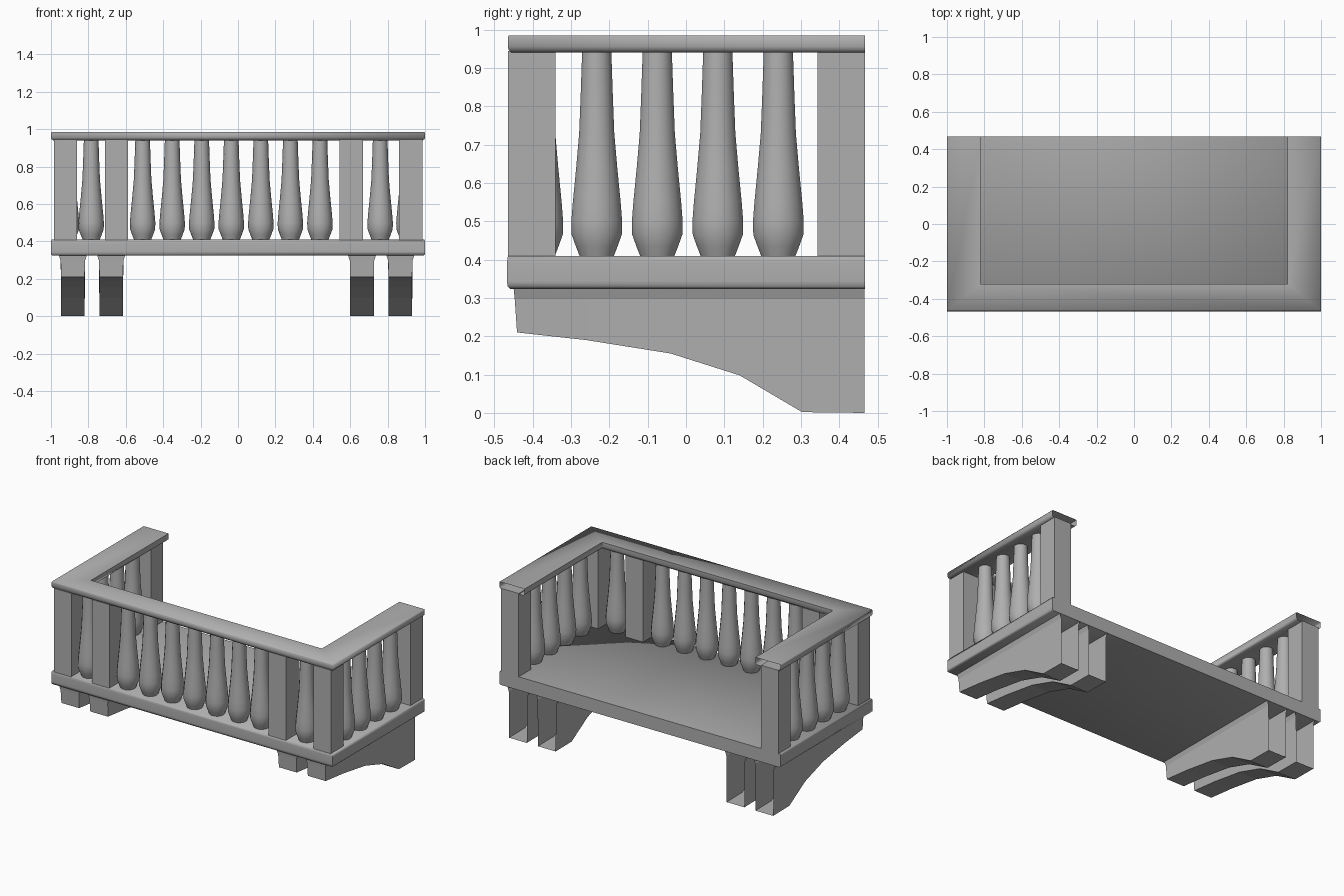
import bpy, bmesh, math

if "Cube" in bpy.data.objects:
    bpy.data.objects.remove(bpy.data.objects["Cube"])

HX, HY = 1.0, 0.467
POST_W = 0.124

# Dark grey stone
stone = bpy.data.materials.new("stone")
stone.diffuse_color = (.43, .43, .43, 1)
stone.use_nodes = True
stone.node_tree.nodes["Principled BSDF"].inputs["Base Color"].default_value = stone.diffuse_color


def finish(name, bm, smooth=None):
    bmesh.ops.recalc_face_normals(bm, faces=bm.faces)
    me = bpy.data.meshes.new(name)
    bm.to_mesh(me)
    bm.free()
    me.materials.append(stone)
    ob = bpy.data.objects.new(name, me)
    bpy.context.collection.objects.link(ob)
    if smooth:
        bpy.ops.object.select_all(action='DESELECT')
        ob.select_set(True)
        bpy.context.view_layer.objects.active = ob
        bpy.ops.object.shade_smooth_by_angle(angle=math.radians(smooth))
    return ob


def u_rings(bm, section):
    """Sweep (x inset, y inset, z) points around the left, front and right sides."""
    rings = []
    for dx, dy, z in section:
        x, y = HX - dx, -HY + dy
        rings.append([bm.verts.new(p) for p in
                      ((-x, HY, z), (-x, y, z), (x, y, z), (x, HY, z))])
    return rings


def skin(bm, a, b):
    for i in range(len(a) - 1):
        bm.faces.new((a[i], a[i + 1], b[i + 1], b[i]))


# Floor slab with a softened edge on three sides
bm = bmesh.new()
edge = [(.004, .41), (.001, .405), (0, .392), (0, .345), (.001, .33), (.008, .324)]
rings = u_rings(bm, [(d, d, z) for d, z in edge])
for a, b in zip(rings, rings[1:]):
    skin(bm, a, b)
bm.faces.new(rings[0])
bm.faces.new(rings[-1])
bm.faces.new([r[0] for r in rings] + [r[3] for r in reversed(rings)])
finish("floor_slab", bm, 89)

# U-shaped handrail, open at the wall ends
bm = bmesh.new()
section = [(.003, .004, .985), (0, .002, .98), (0, .002, .956), (.003, .004, .947),
           (.012, .012, .94), (.17, .137, .94), (.178, .144, .947),
           (.18, .147, .956), (.18, .147, .985)]
rings = u_rings(bm, section)
for a, b in zip(rings, rings[1:] + rings[:1]):
    skin(bm, a, b)
finish("handrail", bm, 89)


# Square posts: corners, wall ends and two in the front run
def post(name, x, y):
    bm = bmesh.new()
    bmesh.ops.create_cube(bm, size=1)
    for v in bm.verts:
        v.co = (x + v.co.x * POST_W, y + v.co.y * POST_W, .675 + v.co.z * .54)
    finish(name, bm)


for x in (-.922, .924):
    post("corner_post", x, -.402)
    post("wall_post", x, .405)
for x in (-.65, .605):
    post("front_post", x, -.402)


# Turned balusters
PROFILE = [(.044, .405), (.056, .435), (.067, .465), (.068, .5), (.064, .55),
           (.055, .64), (.047, .73), (.043, .83), (.039, .945)]
SIDES = 14


def baluster(name, x, y):
    bm = bmesh.new()
    rings = []
    for r, z in PROFILE:
        rings.append([bm.verts.new((x + r * math.cos(math.tau * i / SIDES),
                                    y + r * math.sin(math.tau * i / SIDES), z))
                      for i in range(SIDES)])
    for a, b in zip(rings, rings[1:]):
        skin(bm, a + a[:1], b + b[:1])
    finish(name, bm, 60)


for x in [-.785, .76] + [-.51 + .158 * i for i in range(7)]:
    baluster("front_baluster", x, -.387)
for x in (-.917, .914):
    for i in range(4):
        baluster("side_baluster", x, -.233 + .158 * i)


# Support brackets: curved underside, flared top, open against the wall
LOWER = [(-.441, .21), (-.26, .19), (-.04, .155), (.14, .098), (.303, .002), (.466, 0)]


def bracket(name, x):
    bm = bmesh.new()
    sides = []
    for s in (-1, 1):
        low = [bm.verts.new((x + s * .063, y, z)) for y, z in LOWER]
        mid = [bm.verts.new((x + s * .065, -.447 if i == 0 else y, .297))
               for i, (y, z) in enumerate(LOWER)]
        top = [bm.verts.new((x + s * .075, -.45 if i == 0 else y, .326))
               for i, (y, z) in enumerate(LOWER)]
        skin(bm, low, mid)
        skin(bm, mid, top)
        sides.append((low, mid, top))
    (l0, m0, t0), (l1, m1, t1) = sides
    skin(bm, l0, l1)
    bm.faces.new((l0[0], l1[0], m1[0], m0[0]))
    bm.faces.new((m0[0], m1[0], t1[0], t0[0]))
    finish(name, bm)


for x in (-.883, -.678, .663, .868):
    bracket("support_bracket", x)
